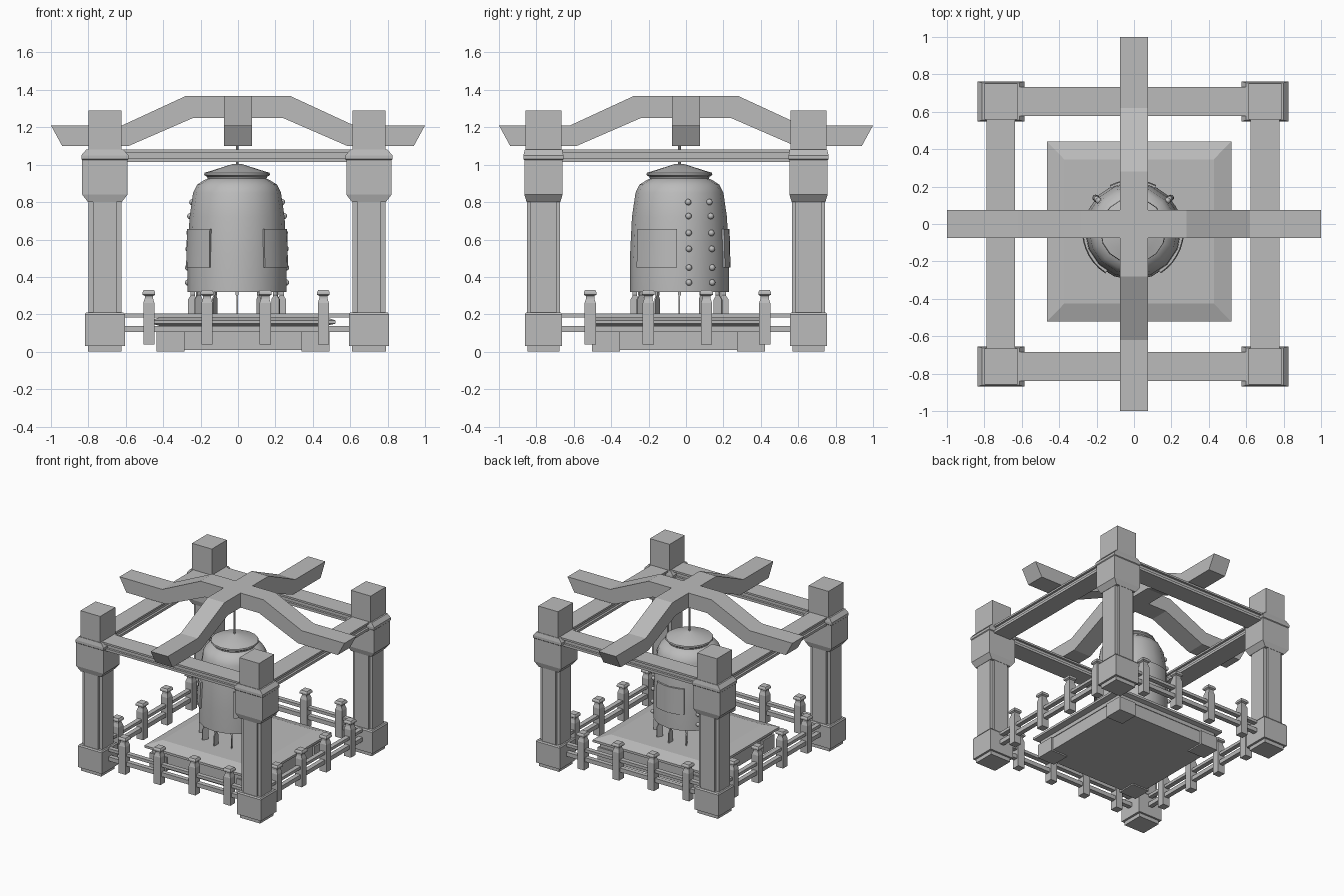
import bpy, bmesh
from math import sin, cos, radians, pi
from mathutils import Matrix, Vector

cube = bpy.data.objects.get("Cube")
if cube:
    bpy.data.objects.remove(cube, do_unlink=True)

stone = bpy.data.materials.new("stone_grey")
stone.use_nodes = True
GREY = (0.5, 0.5, 0.5, 1)
stone.diffuse_color = GREY
stone.node_tree.nodes["Principled BSDF"].inputs["Base Color"].default_value = GREY


def finish(name, bm, smooth=False):
    bmesh.ops.recalc_face_normals(bm, faces=bm.faces)
    mesh = bpy.data.meshes.new(name)
    bm.to_mesh(mesh)
    bm.free()
    mesh.materials.append(stone)
    obj = bpy.data.objects.new(name, mesh)
    bpy.context.collection.objects.link(obj)
    if smooth:
        bpy.ops.object.select_all(action='DESELECT')
        obj.select_set(True)
        bpy.context.view_layer.objects.active = obj
        bpy.ops.object.shade_smooth_by_angle(angle=radians(40))
    return obj


def stack(bm, cx, cy, rings):
    """Rectangular tower through rings of (half x, half y, z)."""
    loops = [[bm.verts.new((cx + sx * hx, cy + sy * hy, z))
              for sx, sy in ((-1, -1), (1, -1), (1, 1), (-1, 1))] for hx, hy, z in rings]
    bm.faces.new(loops[0])
    bm.faces.new(loops[-1])
    for a, b in zip(loops, loops[1:]):
        for i in range(4):
            j = (i + 1) % 4
            bm.faces.new((a[i], a[j], b[j], b[i]))


def box(bm, x0, x1, y0, y1, z0, z1):
    hx, hy = (x1 - x0) / 2, (y1 - y0) / 2
    stack(bm, (x0 + x1) / 2, (y0 + y1) / 2, [(hx, hy, z0), (hx, hy, z1)])


XS = (-0.712, 0.700)
YS = (-0.762, 0.655)

# Corner columns: foot, base block, recessed shaft, capital, head block
for x, side in zip(XS, ("right", "left")):
    for y, end in zip(YS, ("front", "back")):
        bm = bmesh.new()
        stack(bm, x, y, [(.09, .085, 0), (.09, .085, .03), (.107, .1, .03), (.107, .1, .2), (.1, .093, .21)])
        box(bm, x - .088, x + .088, y - .07, y + .07, .2, .81)
        box(bm, x - .062, x + .062, y - .088, y + .088, .2, .81)
        stack(bm, x, y, [(.09, .09, .8), (.121, .102, .84), (.121, .102, 1.025), (.126, .107, 1.03),
                         (.126, .107, 1.05), (.1, .1, 1.08)])
        box(bm, x - .088, x + .088, y - .096, y + .096, 1.06, 1.29)
        finish(f"{end}_{side}_column", bm)


def span(bm, axis, line, half, z0, z1):
    """Bar running between two columns along an axis."""
    if axis == "x":
        box(bm, XS[0], XS[1], line - half, line + half, z0, z1)
    else:
        box(bm, line - half, line + half, YS[0], YS[1], z0, z1)


# Tie beams and fences on the four sides
POST = [(.03, .03, .04), (.03, .03, .26), (.022, .022, .285), (.022, .022, .298),
        (.034, .034, .305), (.034, .034, .318), (.027, .027, .33)]
for axis, lines in (("x", YS), ("y", XS)):
    for line, word in zip(lines, ("first", "second")):
        bm = bmesh.new()
        span(bm, axis, line, .077, 1.065, 1.08)
        span(bm, axis, line, .06, 1.035, 1.065)
        span(bm, axis, line, .077, 1.015, 1.035)
        finish(f"{word}_{axis}_tie_beam", bm)
        bm = bmesh.new()
        span(bm, axis, line, .018, .182, .205)
        span(bm, axis, line, .018, .105, .138)
        for i in range(4):
            step = (i - 1.5) * .311
            if axis == "x":
                stack(bm, step - .01, line, POST)
            else:
                stack(bm, line, step - .046, POST)
        finish(f"{word}_{axis}_fence", bm)

# Two crossing arched roof beams
half_profile = [(1, 1.21), (.62, 1.21), (.28, 1.367), (-.28, 1.367), (-.62, 1.21), (-1, 1.21),
                (-.94, 1.1), (-.585, 1.1), (-.24, 1.25), (.24, 1.25), (.585, 1.1), (.94, 1.1)]
for name, turn in (("cross_roof_beam", 0), ("long_roof_beam", pi / 2)):
    bm = bmesh.new()
    face = bm.faces.new([bm.verts.new((u, -.076, z)) for u, z in half_profile])
    extruded = bmesh.ops.extrude_face_region(bm, geom=[face])["geom"]
    bmesh.ops.translate(bm, vec=(0, .152, 0), verts=[v for v in extruded if isinstance(v, bmesh.types.BMVert)])
    bmesh.ops.rotate(bm, matrix=Matrix.Rotation(turn, 3, 'Z'), verts=bm.verts)
    finish(name, bm)

# Platform: plinth with corner blocks and a bevelled slab
PX, PY = .027, -.04
bm = bmesh.new()
stack(bm, PX, PY, [(.445, .445, .01), (.445, .445, .11)])
for sx in (-1, 1):
    for sy in (-1, 1):
        stack(bm, PX + sx * .388, PY + sy * .388, [(.075, .075, 0), (.075, .075, .11)])
finish("plinth", bm)
bm = bmesh.new()
stack(bm, PX, PY, [(.45, .45, .11), (.45, .45, .14), (.493, .482, .15), (.493, .482, .168), (.4, .386, .2)])
finish("platform_slab", bm)

# Bell
CENTRE = Vector((-.005, -.035, 0))
BELL = [(.24, .34), (.25, .32), (.265, .32), (.265, .5), (.254, .72), (.235, .85), (.214, .893), (.175, .918),
        (.158, .925), (.16, .935), (.176, .945), (.174, .957), (.13, .97), (.02, 1.005)]


def polar(r, degrees, z):
    a = radians(degrees)
    return CENTRE + Vector((r * cos(a), r * sin(a), z))


def radius_at(z):
    for (r0, z0), (r1, z1) in zip(BELL[2:], BELL[3:]):
        if z0 <= z <= z1:
            return r0 + (r1 - r0) * (z - z0) / (z1 - z0)


SIDES = 16
bm = bmesh.new()
rows = [[bm.verts.new(polar(r, i * 360 / SIDES, z)) for i in range(SIDES)] for r, z in BELL]
bm.faces.new(rows[0])
bm.faces.new(rows[-1])
for a, b in zip(rows, rows[1:]):
    for i in range(SIDES):
        j = (i + 1) % SIDES
        bm.faces.new((a[i], a[j], b[j], b[i]))
finish("bell", bm, True)

# Three curved plates around the bell
for name, mid in (("left_plate", -30), ("right_plate", 210), ("back_plate", 90)):
    bm = bmesh.new()
    loops = []
    for k in range(7):
        a = mid - 27 + k * 9
        loops.append([bm.verts.new(polar(r, a, z)) for r, z in ((.25, .45), (.273, .45), (.268, .655), (.245, .655))])
    bm.faces.new(loops[0])
    bm.faces.new(loops[-1])
    for a, b in zip(loops, loops[1:]):
        for i in range(4):
            j = (i + 1) % 4
            bm.faces.new((a[i], a[j], b[j], b[i]))
    finish("bell_" + name, bm, True)

# Studs in paired columns on both rear flanks
bm = bmesh.new()
for angle in (11, 41, 139, 169):
    for z in (.37, .45, .55, .635, .725, .8):
        bmesh.ops.create_icosphere(bm, subdivisions=2, radius=.017,
                                   matrix=Matrix.Translation(polar(radius_at(z) + .002, angle, z)))
finish("bell_studs", bm, True)

# Ring of thin legs under the bell rim
bm = bmesh.new()
for k in range(12):
    part = bmesh.new()
    stack(part, .238, 0, [(.024, .004, .195), (.024, .004, .28), (.012, .004, .298), (.012, .008, .305), (.012, .008, .33)])
    bmesh.ops.rotate(part, matrix=Matrix.Rotation(k * pi / 6, 3, 'Z'), verts=part.verts)
    bmesh.ops.translate(part, vec=CENTRE, verts=part.verts)
    temp = bpy.data.meshes.new("leg_part")
    part.to_mesh(temp)
    part.free()
    bm.from_mesh(temp)
    bpy.data.meshes.remove(temp)
finish("bell_legs", bm)

# Hanging rod
bm = bmesh.new()
bmesh.ops.create_cone(bm, cap_ends=True, segments=8, radius1=.007, radius2=.007, depth=.27,
                      matrix=Matrix.Translation(CENTRE + Vector((0, 0, 1.125))))
finish("hanging_rod", bm, True)
